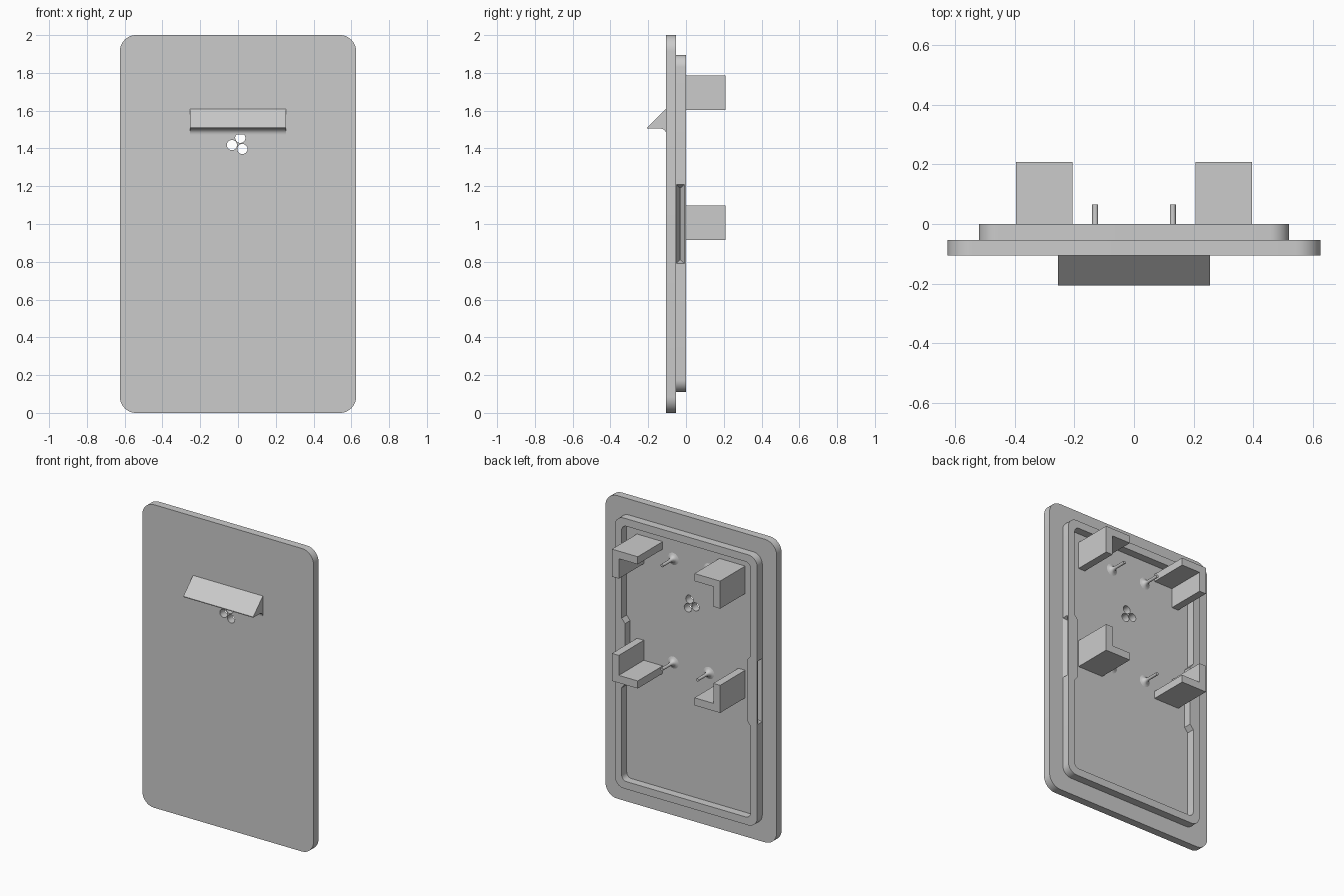
import bpy, bmesh, math
from mathutils import Vector

old = bpy.data.objects.get("Cube")
if old:
    bpy.data.objects.remove(old, do_unlink=True)

# One flat grey for the whole panel
grey = bpy.data.materials.new("light grey")
grey.use_nodes = True
colour = (0.6, 0.6, 0.6, 1)
grey.diffuse_color = colour
grey.node_tree.nodes["Principled BSDF"].inputs["Base Color"].default_value = colour

BACK = -0.053    # rear face of the plate
FRONT = -0.105   # front face of the plate


def finish(name, bm):
    bmesh.ops.recalc_face_normals(bm, faces=bm.faces)
    mesh = bpy.data.meshes.new(name)
    bm.to_mesh(mesh)
    bm.free()
    ob = bpy.data.objects.new(name, mesh)
    bpy.context.collection.objects.link(ob)
    mesh.materials.append(grey)
    return ob


def prism(name, points, direction):
    """Extrude a flat outline along a direction."""
    bm = bmesh.new()
    face = bm.faces.new([bm.verts.new(p) for p in points])
    new = bmesh.ops.extrude_face_region(bm, geom=[face])["geom"]
    verts = [v for v in new if isinstance(v, bmesh.types.BMVert)]
    bmesh.ops.translate(bm, verts=verts, vec=Vector(direction))
    return finish(name, bm)


def upright(name, outline, y0, y1):
    """Extrude an (x, z) outline from y0 to y1."""
    return prism(name, [(x, y0, z) for x, z in outline], (0, y1 - y0, 0))


def rounded(half, low, high, radius, steps=10):
    """Rounded rectangle outline in (x, z)."""
    cx, out = half - radius, []
    centres = [(cx, high - radius), (-cx, high - radius),
               (-cx, low + radius), (cx, low + radius)]
    for i, (x, z) in enumerate(centres):
        for k in range(steps + 1):
            a = math.pi / 2 * (i + k / steps)
            out.append((x + radius * math.cos(a), z + radius * math.sin(a)))
    return out


def circle(x, z, r, n=24):
    turn = [2 * math.pi * i / n for i in range(n)]
    return [(x + r * math.cos(a), z + r * math.sin(a)) for a in turn]


def cut(target, cutter, operation="DIFFERENCE"):
    mod = target.modifiers.new("cut", "BOOLEAN")
    mod.operation, mod.solver, mod.object = operation, "EXACT", cutter
    bpy.context.view_layer.objects.active = target
    bpy.ops.object.modifier_apply(modifier=mod.name)
    bpy.data.objects.remove(cutter, do_unlink=True)


def smooth(ob):
    bpy.ops.object.select_all(action="DESELECT")
    ob.select_set(True)
    bpy.context.view_layer.objects.active = ob
    bpy.ops.object.shade_smooth_by_angle(angle=math.radians(35))


# Front plate with three round holes
plate = upright("front_plate", rounded(0.625, 0, 2, 0.085), FRONT, BACK)
for x, z in [(-0.032, 1.418), (0.012, 1.456), (0.023, 1.397)]:
    cut(plate, upright("hole_cutter", circle(x, z, 0.027), -0.2, 0.1))

# Raised rim on the back
rim = upright("back_rim", rounded(0.52, 0.11, 1.895, 0.065), BACK, 0)
cut(rim, upright("rim_cutter", rounded(0.47, 0.16, 1.845, 0.035), -0.2, 0.1))

# Side catches: a thicker inner wall with a tapered groove outside
for s in (-1, 1):
    bump = [(s * 0.48, 0.77), (s * 0.47, 0.77), (s * 0.445, 0.8),
            (s * 0.445, 1.2), (s * 0.47, 1.23), (s * 0.48, 1.23)]
    cut(rim, upright("catch_bump", bump, BACK, 0), "UNION")
    bm = bmesh.new()
    for x, y0, y1, z0, z1 in [(0.522, -0.052, -0.008, 0.79, 1.21),
                              (0.483, -0.033, -0.028, 0.81, 1.19)]:
        for y in (y0, y1):
            for z in (z0, z1):
                bm.verts.new((s * x, y, z))
    bmesh.ops.convex_hull(bm, input=bm.verts)
    cut(rim, finish("groove_cutter", bm))

# Sloped hood above the holes, with a fillet under it
hood_profile = [(FRONT, 1.61), (-0.206, 1.51), (-0.206, 1.505)]
for k in range(9):
    a = math.pi / 2 * k / 8
    hood_profile.append((-0.135 + 0.03 * math.sin(a), 1.475 + 0.03 * math.cos(a)))
hood = prism("front_hood", [(-0.255, y, z) for y, z in hood_profile], (0.51, 0, 0))

# Four angle brackets, open towards the centre
for s, side in ((1, "left"), (-1, "right")):
    for level, edge, d in (("upper", 1.785, -1), ("lower", 0.915, 1)):
        inner, outer, t, size = 0.207, 0.395, 0.05, 0.182
        shape = [(inner, 0), (outer, 0), (outer, size),
                 (outer - t, size), (outer - t, t), (inner, t)]
        upright(f"{level}_{side}_bracket",
                [(s * x, edge + d * h) for x, h in shape], BACK, 0.208)

        # Pin with a flared foot between the brackets
        z = 1.692 if level == "upper" else 1.008
        bm = bmesh.new()
        rings = []
        for y, r in [(BACK, 0.04), (-0.049, 0.028), (-0.042, 0.019),
                     (-0.031, 0.013), (-0.015, 0.01), (0.066, 0.01)]:
            rings.append([bm.verts.new((px, y, pz))
                          for px, pz in circle(s * 0.13, z, r, 16)])
        for a, b in zip(rings, rings[1:]):
            for i in range(16):
                j = (i + 1) % 16
                bm.faces.new((a[i], a[j], b[j], b[i]))
        bm.faces.new(rings[0])
        bm.faces.new(rings[-1])
        smooth(finish(f"{level}_{side}_pin", bm))

for ob in (plate, rim, hood):
    smooth(ob)
